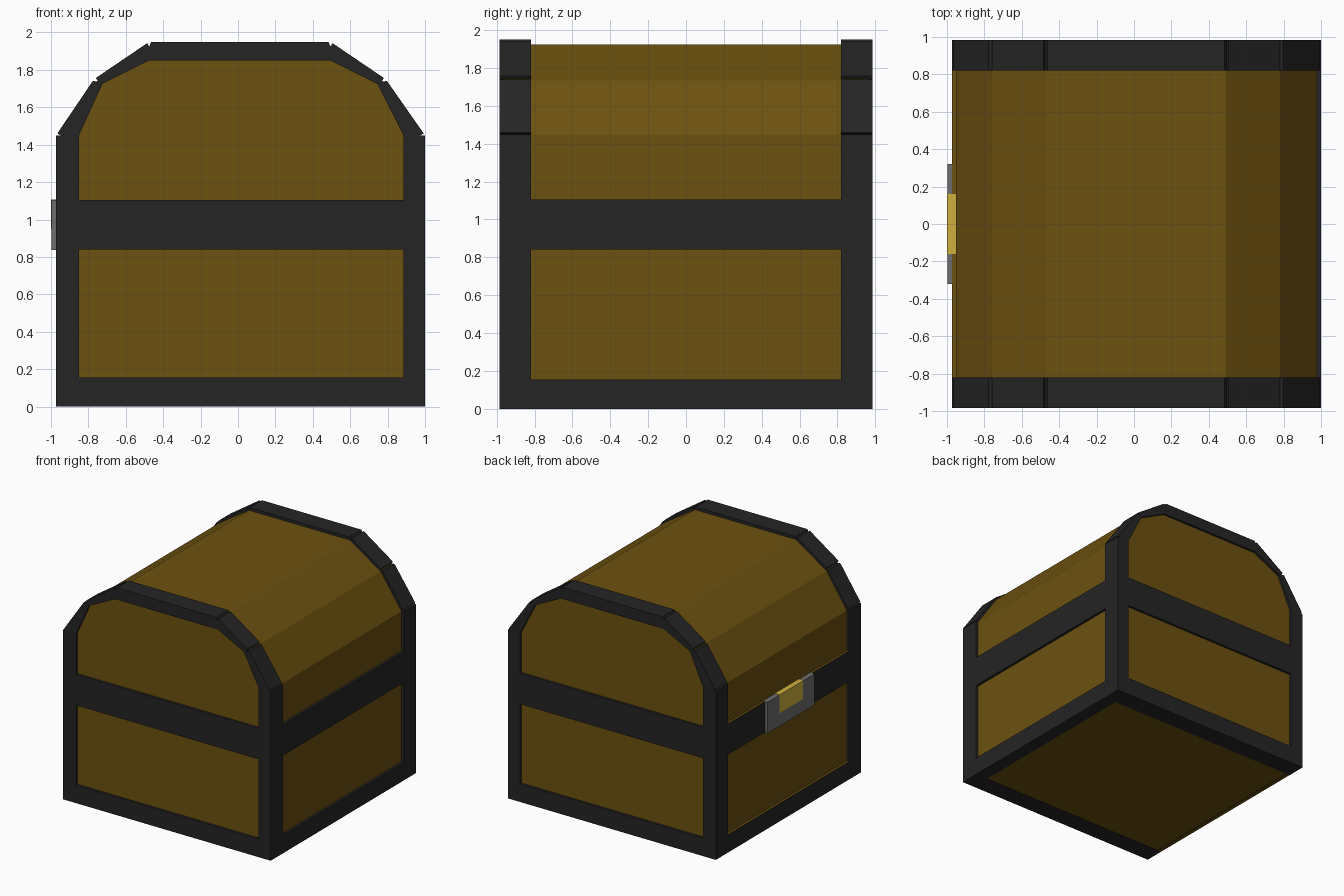
import bpy, bmesh
from mathutils import Vector

if "Cube" in bpy.data.objects:
    bpy.data.objects.remove(bpy.data.objects["Cube"])


def material(name, rgb):
    m = bpy.data.materials.new(name)
    m.diffuse_color = (*rgb, 1)
    m.use_nodes = True
    m.node_tree.nodes["Principled BSDF"].inputs["Base Color"].default_value = m.diffuse_color
    return m


WOOD = material("brown wood", (0.150, 0.082, 0.005))
IRON = material("dark iron", (0.018, 0.018, 0.018))
STEEL = material("grey steel", (0.155, 0.155, 0.155))
GOLD = material("yellow gold", (0.62, 0.43, 0.045))


def prisms(name, profiles, y0, y1, mats):
    """Extrude closed x-z profiles from y0 to y1 into one object."""
    bm = bmesh.new()
    for prof in profiles:
        face = bm.faces.new([bm.verts.new((x, y0, z)) for x, z in prof])
        ext = bmesh.ops.extrude_face_region(bm, geom=[face])["geom"]
        bmesh.ops.translate(bm, vec=(0, y1 - y0, 0),
                            verts=[g for g in ext if isinstance(g, bmesh.types.BMVert)])
    bmesh.ops.recalc_face_normals(bm, faces=bm.faces)
    mesh = bpy.data.meshes.new(name)
    bm.to_mesh(mesh)
    bm.free()
    ob = bpy.data.objects.new(name, mesh)
    bpy.context.collection.objects.link(ob)
    for m in mats:
        mesh.materials.append(m)
    return ob


def rect(x0, x1, z0, z1):
    return [(x0, z0), (x1, z0), (x1, z1), (x0, z1)]


# Wooden chest with a faceted lid
prisms("wooden_chest", [[
    (-0.953, 0.004), (0.978, 0.004), (0.978, 1.445), (0.78, 1.735), (0.49, 1.925),
    (-0.47, 1.925), (-0.76, 1.735), (-0.953, 1.445)]], -0.965, 0.965, [WOOD])

# End frames: posts, rails and arch bars with small notches at the joints
XL, XR, IL, IR, ZS = -0.973, 1.0, -0.85, 0.885, 1.45
RAILS = [(0.0, 0.155), (0.84, 1.105)]
outer = [Vector(p) for p in [(XL, ZS), (-0.77, 1.75), (-0.475, 1.95),
                             (0.495, 1.95), (0.79, 1.75), (XR, ZS)]]
inner = [Vector(p) for p in [(IL, ZS), (-0.725, 1.725), (-0.475, 1.85),
                             (0.495, 1.85), (0.745, 1.725), (IR, ZS)]]
deep = [o + (i - o).normalized() * 0.025 for o, i in zip(outer, inner)]

parts = [rect(XL, IL, 0, ZS), rect(IR, XR, 0, ZS)]
parts += [rect(IL, IR, z0, z1) for z0, z1 in RAILS]
for k in range(5):
    step = (outer[k + 1] - outer[k]).normalized() * 0.012
    parts.append([deep[k], outer[k] + step, outer[k + 1] - step,
                  deep[k + 1], inner[k + 1], inner[k]])

prisms("front_frame", parts, -0.985, -0.82, [IRON])
prisms("back_frame", parts, 0.82, 0.985, [IRON])

# Side rails; the left ones have wooden upper and lower edges
prisms("right_rails", [rect(IR, XR, *z) for z in RAILS], -0.82, 0.82, [IRON])
left = prisms("left_rails", [rect(XL, -0.94, *z) for z in RAILS], -0.82, 0.82, [IRON, WOOD])
for f in left.data.polygons:
    if abs(f.normal.z) > 0.9:
        f.material_index = 1

# Lock: steel plate with a gold clasp
prisms("lock_plate", [rect(-0.998, -0.955, 0.838, 1.105)], -0.32, 0.32, [STEEL])
prisms("lock_clasp", [rect(-1.0, -0.953, 0.95, 1.108)], -0.16, 0.16, [GOLD])
